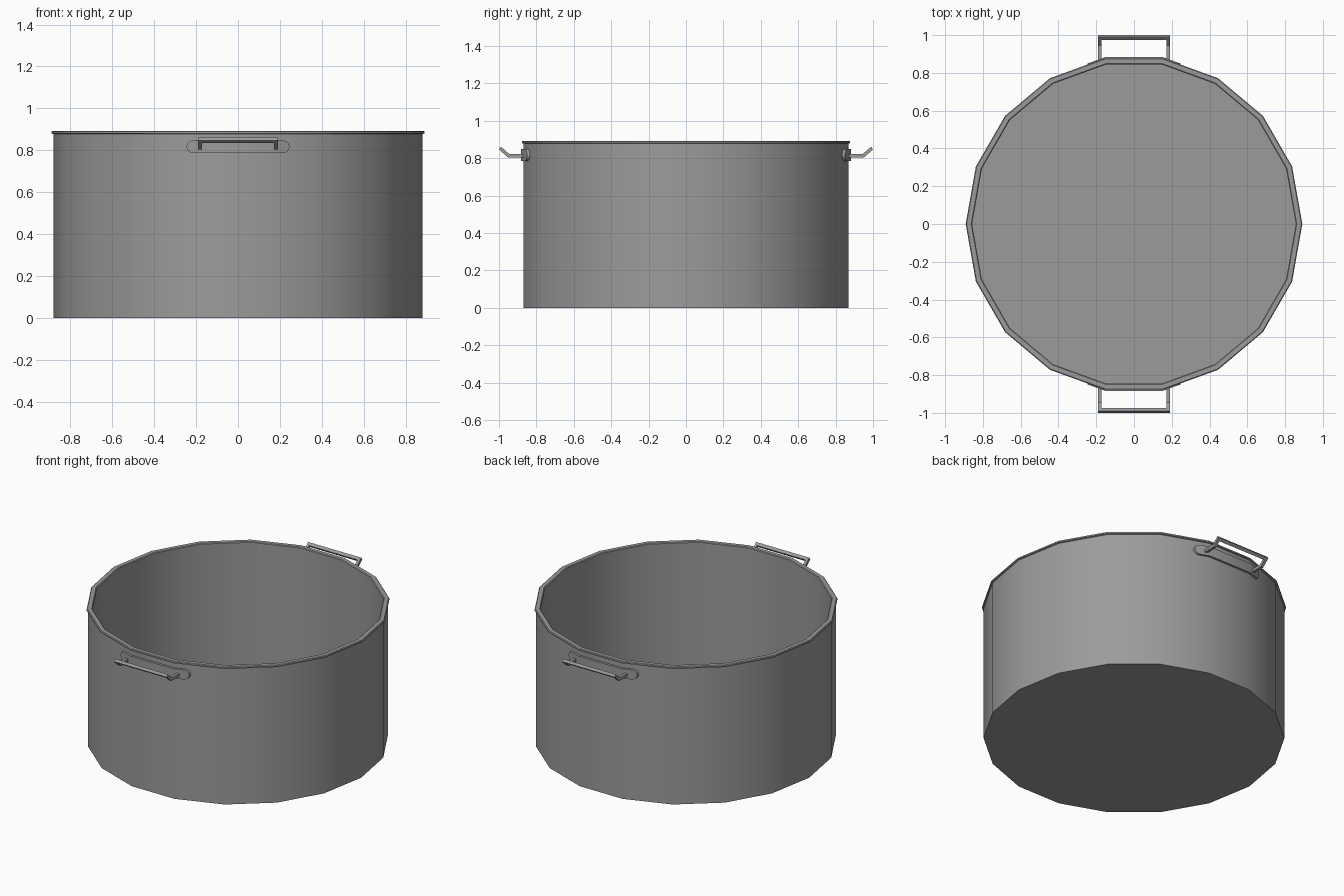
import bpy, bmesh
from math import cos, sin, pi, tan, sqrt

if "Cube" in bpy.data.objects:
    bpy.data.objects.remove(bpy.data.objects["Cube"])

SIDES = 18
R = 0.882                     # body corner radius
APOTHEM = R * cos(pi / SIDES)
HALF_FACET = R * sin(pi / SIDES)

steel = bpy.data.materials.new("dark_steel")
steel.diffuse_color = (0.33, 0.33, 0.33, 1)
steel.use_nodes = True
steel.node_tree.nodes["Principled BSDF"].inputs["Base Color"].default_value = steel.diffuse_color


def finish(name, bm, smooth=False, mirror=False):
    bmesh.ops.recalc_face_normals(bm, faces=bm.faces)
    mesh = bpy.data.meshes.new(name)
    bm.to_mesh(mesh)
    bm.free()
    mesh.materials.append(steel)
    ob = bpy.data.objects.new(name, mesh)
    bpy.context.collection.objects.link(ob)
    if mirror:
        mod = ob.modifiers.new("front_and_back", 'MIRROR')
        mod.use_axis = (False, True, False)
    if smooth:
        bpy.ops.object.select_all(action='DESELECT')
        ob.select_set(True)
        bpy.context.view_layer.objects.active = ob
        bpy.ops.object.shade_smooth_by_angle(angle=pi / 6)
    return ob


def lathe(name, profile):
    """Turn an (r, z) profile and cap both ends with flat discs."""
    bm = bmesh.new()
    rings = [[bm.verts.new((r * cos(2 * pi * i / SIDES), r * sin(2 * pi * i / SIDES), z))
              for i in range(SIDES)] for r, z in profile]
    bm.faces.new(rings[0])
    bm.faces.new(rings[-1])
    for a, b in zip(rings, rings[1:]):
        for i in range(SIDES):
            j = (i + 1) % SIDES
            bm.faces.new((a[i], a[j], b[j], b[i]))
    return finish(name, bm, smooth=True)


def extrude_x(name, parts):
    """Extrude (distance outward, z) profiles along x, each over its own span."""
    bm = bmesh.new()
    for pts, span in parts:
        ends = [[bm.verts.new((x, -d, z)) for d, z in pts] for x in span]
        for e in ends:
            bm.faces.new(e)
        for i in range(len(pts)):
            j = (i + 1) % len(pts)
            bm.faces.new((ends[0][i], ends[0][j], ends[1][j], ends[1][i]))
    return finish(name, bm, mirror=True)


# Pot: outer wall, rolled lip, inner wall and floor in one shell
lathe("pot_body", [(R, 0), (R, 0.878), (0.891, 0.881), (0.891, 0.889), (0.886, 0.893),
                   (0.862, 0.893), (0.857, 0.889), (0.857, 0.02)])

# Handle plates: rounded strips that follow the bend of the wall
HALF_W, HALF_H, ZC = 0.245, 0.031, 0.817
arc = [HALF_W - HALF_H * (1 - cos(a * pi / 12)) for a in range(7)]
right = arc + [HALF_FACET + 0.002]
xs = right + [-x for x in reversed(right)]
bm = bmesh.new()
cols = []
for x in xs:
    over = max(0, abs(x) - (HALF_W - HALF_H))
    h = max(0.004, sqrt(max(0, HALF_H ** 2 - over ** 2)))
    y = APOTHEM - max(0, abs(x) - HALF_FACET) * tan(2 * pi / SIDES)
    cols.append([bm.verts.new((x, -(y + t), ZC + s * h))
                 for t, s in ((-0.005, -1), (0.015, -1), (0.015, 1), (-0.005, 1))])
bm.faces.new(cols[0])
bm.faces.new(cols[-1])
for a, b in zip(cols, cols[1:]):
    for i in range(4):
        j = (i + 1) % 4
        bm.faces.new((a[i], a[j], b[j], b[i]))
finish("handle_plate", bm, smooth=True, mirror=True)

# Handle loops: two cranked legs and a grip bar
leg = [(0.87, 0.804), (0.952, 0.804), (1.0, 0.847), (0.989, 0.861), (0.945, 0.822), (0.87, 0.822)]
grip = [(0.985, 0.834), (1.0, 0.847), (0.989, 0.861), (0.974, 0.848)]
extrude_x("handle_loop", [(leg, (-0.19, -0.172)), (leg, (0.172, 0.19)), (grip, (-0.172, 0.172))])
